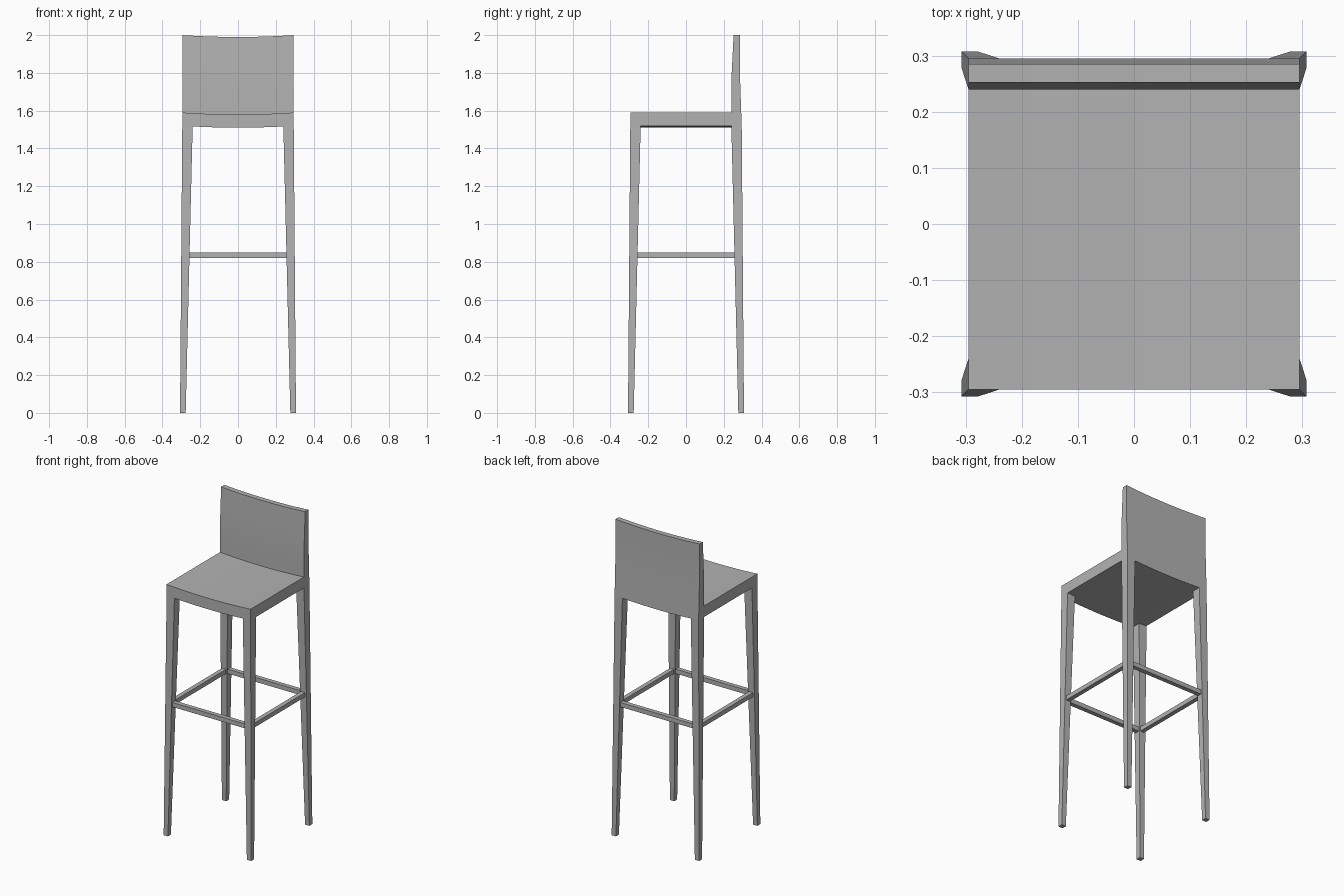
import bpy, bmesh, math

cube = bpy.data.objects.get("Cube")
if cube:
    bpy.data.objects.remove(cube, do_unlink=True)

grey = bpy.data.materials.new("grey")
grey.use_nodes = True
colour = (0.45, 0.45, 0.45, 1)
grey.diffuse_color = colour
grey.node_tree.nodes["Principled BSDF"].inputs["Base Color"].default_value = colour

HALF = 0.295   # half width of the seat
SAG = 0.01     # dip across the seat and back
BAR_Z = 0.835


def finish(name, bm):
    bmesh.ops.recalc_face_normals(bm, faces=bm.faces)
    mesh = bpy.data.meshes.new(name)
    bm.to_mesh(mesh)
    bm.free()
    obj = bpy.data.objects.new(name, mesh)
    bpy.context.collection.objects.link(obj)
    mesh.materials.append(grey)
    return obj


def loft(name, rings):
    """Skin a row of matching rings and cap both ends."""
    bm = bmesh.new()
    rows = [[bm.verts.new(p) for p in ring] for ring in rings]
    n = len(rows[0])
    for a, b in zip(rows, rows[1:]):
        for i in range(n):
            j = (i + 1) % n
            bm.faces.new((a[i], a[j], b[j], b[i]))
    bm.faces.new(rows[0])
    bm.faces.new(rows[-1])
    return finish(name, bm)


# Seat and backrest: one L-shaped side profile (y, z) swept across with a dip
profile = [(-HALF, 1.52), (0.24, 1.52), (HALF, 1.52), (0.291, 1.63), (0.287, 1.75),
           (0.285, 1.87), (0.285, 2.0), (0.252, 2.0), (0.247, 1.9), (0.242, 1.8),
           (0.24, 1.7), (0.24, 1.59), (-HALF, 1.59)]
steps = 16
rings = []
for k in range(steps + 1):
    t = 2 * k / steps - 1
    rings.append([(t * HALF, y, z - SAG * (1 - t * t)) for y, z in profile])
shell = loft("seat_and_backrest", rings)
bpy.context.view_layer.objects.active = shell
shell.select_set(True)
bpy.ops.object.shade_smooth_by_angle(angle=math.radians(30))
shell.select_set(False)

# Legs: square, tapering and splaying out towards the floor
for side, sx in (("left", 1), ("right", -1)):
    for end, sy in (("front", -1), ("back", 1)):
        leg = []
        for inner, outer, z in ((0.277, 0.307, 0), (0.24, HALF, 1.52)):
            square = ((inner, inner), (outer, inner), (outer, outer), (inner, outer))
            leg.append([(sx * x, sy * y, z) for x, y in square])
        loft(f"{end}_{side}_leg", leg)

# Footrest bars between the legs
offset, reach, r = 0.277, 0.265, 0.014
for name, angle in (("front", 0), ("left", 90), ("back", 180), ("right", 270)):
    section = ((-r, -r), (r, -r), (r, r), (-r, r))
    bar = loft(f"{name}_footrest_bar",
               [[(x, y - offset, z + BAR_Z) for y, z in section] for x in (-reach, reach)])
    bar.rotation_euler.z = math.radians(angle)
